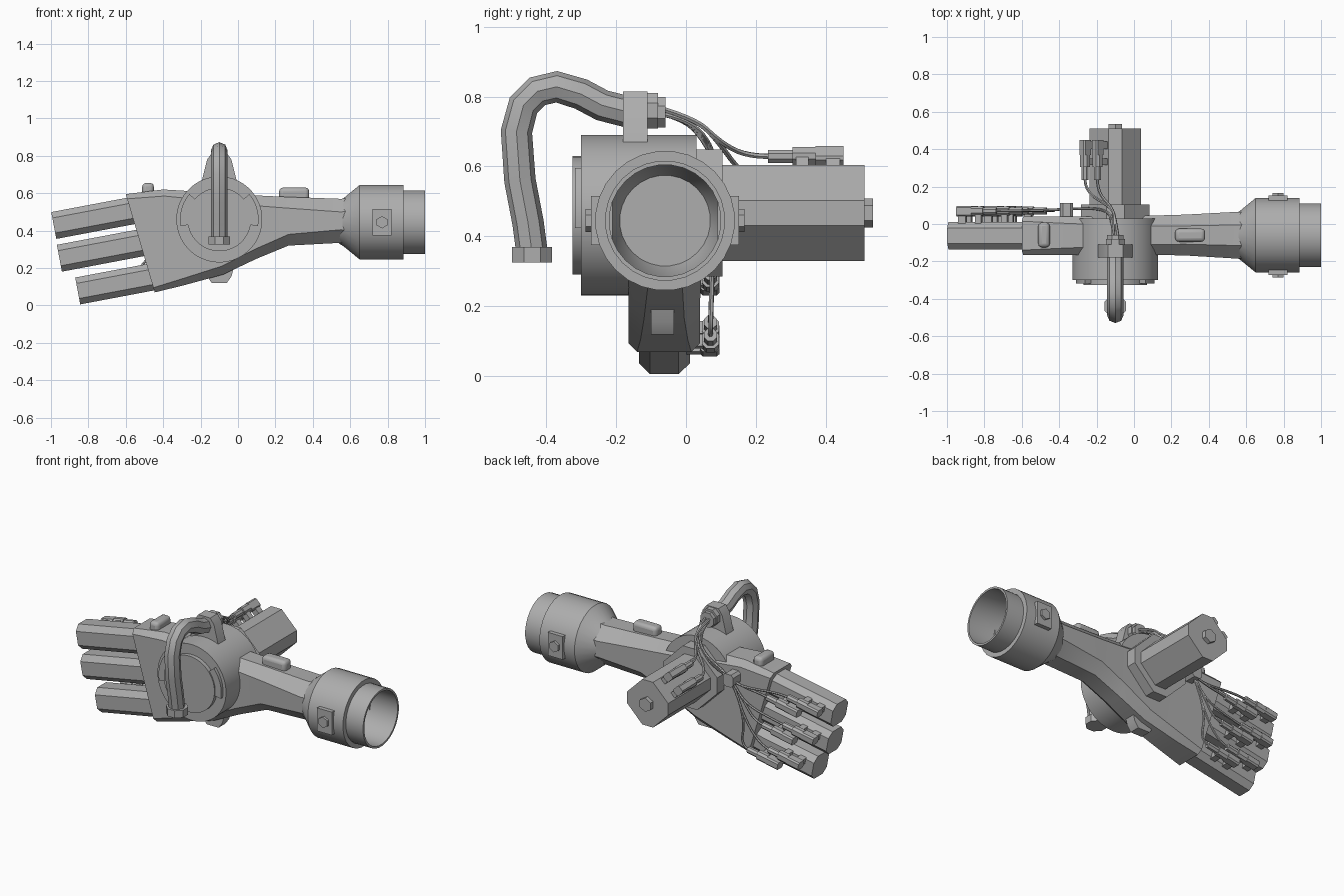
import bpy
import bmesh
from math import cos, sin, pi, radians
from mathutils import Vector, Matrix

if "Cube" in bpy.data.objects:
    bpy.data.objects.remove(bpy.data.objects["Cube"])

GREY = (0.42, 0.42, 0.42, 1)
metal = bpy.data.materials.new("plain grey")
metal.use_nodes = True
metal.diffuse_color = GREY
metal.node_tree.nodes["Principled BSDF"].inputs["Base Color"].default_value = GREY

X, Y, Z = Vector((1, 0, 0)), Vector((0, 1, 0)), Vector((0, 0, 1))


def frame(origin, a, b, c):
    m = Matrix((a, b, c)).transposed().to_4x4()
    m.translation = origin
    return m


def finish(obj):
    bpy.ops.object.select_all(action="DESELECT")
    obj.select_set(True)
    bpy.context.view_layer.objects.active = obj
    if obj.type == "CURVE":
        bpy.ops.object.convert(target="MESH")
        obj = bpy.context.object
    bpy.ops.object.shade_smooth_by_angle(angle=radians(30))
    return obj


def loft(name, rings, bevel=0):
    """Skin a row of equal rings and cap both ends."""
    bm = bmesh.new()
    rows = [[bm.verts.new(p) for p in ring] for ring in rings]
    n = len(rows[0])
    for r, s in zip(rows, rows[1:]):
        for i in range(n):
            j = (i + 1) % n
            bm.faces.new((r[i], r[j], s[j], s[i]))
    bm.faces.new(rows[0])
    bm.faces.new(rows[-1])
    bmesh.ops.recalc_face_normals(bm, faces=bm.faces)
    mesh = bpy.data.meshes.new(name)
    bm.to_mesh(mesh)
    bm.free()
    mesh.materials.append(metal)
    obj = bpy.data.objects.new(name, mesh)
    bpy.context.collection.objects.link(obj)
    if bevel:
        mod = obj.modifiers.new("bevel", "BEVEL")
        mod.width, mod.segments = bevel, 3
        mod.limit_method, mod.angle_limit = "ANGLE", radians(40)
    return finish(obj)


def prism(name, section, a, b, m=Matrix(), bevel=0):
    """Extrude a section along the local x axis of frame m."""
    return loft(name, [[m @ Vector((t, u, v)) for u, v in section] for t in (a, b)], bevel)


def rect(u0, u1, v0, v1):
    return [(u0, v0), (u1, v0), (u1, v1), (u0, v1)]


def ngon(n, r, cu=0, cv=0):
    return [(cu + r * cos(2 * pi * (i + .5) / n), cv + r * sin(2 * pi * (i + .5) / n)) for i in range(n)]


def chamfered(u0, u1, v0, v1, c):
    return [(u0 + c, v0), (u1 - c, v0), (u1, v0 + c), (u1, v1 - c),
            (u1 - c, v1), (u0 + c, v1), (u0, v1 - c), (u0, v0 + c)]


def tube(name, points, radius, sides=8, smooth=False):
    cu = bpy.data.curves.new(name, "CURVE")
    cu.dimensions = "3D"
    cu.bevel_depth, cu.bevel_resolution, cu.use_fill_caps = radius, (sides - 4) // 2, True
    sp = cu.splines.new("NURBS" if smooth else "POLY")
    sp.points.add(len(points) - 1)
    for p, co in zip(sp.points, points):
        p.co = (*co, 1)
    if smooth:
        sp.order_u, sp.use_endpoint_u, sp.resolution_u = 3, True, 4
    cu.materials.append(metal)
    obj = bpy.data.objects.new(name, cu)
    bpy.context.collection.objects.link(obj)
    return finish(obj)


ALONG_Y = frame((0, 0, 0), Y, X, Z)      # sections are (x, z)
ALONG_Z = frame((0, 0, 0), Z, X, Y)      # sections are (x, y)
CX, CZ = -0.1, 0.46                      # drum axis

# Palm and forearm: top x, top z, bottom x, bottom z, front y, back y, chamfer
sections = [
    (-.6, .595, -.445, .07, -.165, .04, .025),
    (-.4, .62, -.3, .105, -.165, .04, .035),
    (-.15, .605, -.08, .165, -.165, .04, .045),
    (.1, .588, .1, .25, -.165, .045, .055),
    (.27, .58, .27, .32, -.168, .05, .06),
    (.55, .57, .55, .335, -.185, .065, .07),
    (.6, .575, .6, .33, -.185, .065, .07)]
rings = []
for xt, zt, xb, zb, y0, y1, c in sections:
    ring = chamfered(y0, y1, zb, zt, c)
    rings.append([(xb + (xt - xb) * (z - zb) / (zt - zb), y, z) for y, z in ring])
loft("palm_and_forearm", rings)

# Open cuff at the end of the forearm
profile = [(.54, .115), (.565, .13), (.65, .2), (.885, .2), (.885, .172),
           (1, .172), (1, .16), (.7, .16), (.62, .13)]
loft("cuff", [[(x, u, v) for u, v in ngon(28, r, -.06, .445)] for x, r in profile])
for side, label in ((-1, "front"), (1, "back")):
    y = [-.06 + side * d for d in (.15, .212, .227)]
    prism(label + "_cuff_plate", rect(.72, .82, .375, .515), y[0], y[1], ALONG_Y)
    prism(label + "_cuff_bolt", ngon(6, .033, .77, .445), y[1], y[2], ALONG_Y)

# Drum with its front disc and side flanges
prism("drum", ngon(48, .23, CX, CZ), -.3, .03, ALONG_Y)
prism("drum_disc", ngon(48, .17, CX, CZ), -.325, -.3, ALONG_Y)
for start, label in ((-10, "left"), (140, "right")):
    angles = [radians(start + 5 * i) for i in range(11)]
    arc = [(CX + .21 * cos(a), CZ + .21 * sin(a)) for a in angles]
    arc += [(CX + .16 * cos(a), CZ + .16 * sin(a)) for a in reversed(angles)]
    prism(label + "_drum_flange", arc, -.318, -.299, ALONG_Y)

# Hose clamp above and matching tab below
tab = [(-.1, .18), (-.065, .32), (-.04, .355), (.04, .355), (.065, .32), (.1, .18)]
prism("hose_clamp", [(CX + u, CZ + v) for u, v in tab], -.18, -.11, ALONG_Y)
prism("lower_tab", [(CX + u, CZ + .015 - v) for u, v in tab], -.1, -.035, ALONG_Y)

# Hose and its end fittings
path = [(-.44, .35), (-.452, .44), (-.475, .56), (-.485, .7), (-.465, .775), (-.425, .815),
        (-.37, .828), (-.3, .807), (-.24, .775), (-.17, .757), (-.1, .755)]
tube("hose", [(CX, y, z) for y, z in path], .045)
prism("hose_end_nut", ngon(8, .062, CX, -.44), .325, .37, ALONG_Z)
prism("hose_inner_collar", ngon(8, .055, CX, .76), -.115, -.08, ALONG_Y)
prism("hose_outlet", ngon(8, .047, CX, .755), -.08, -.058, ALONG_Y)

# Rear motor: a square turned on edge with cut corners
motor = [(.036, .137), (.137, .036), (.137, -.036), (.036, -.137),
         (-.036, -.137), (-.137, -.036), (-.137, .036), (-.036, .137)]
prism("motor_flange", [(CX + 1.33 * u, CZ + .007 + 1.33 * v) for u, v in motor], .03, .105, ALONG_Y)
prism("motor", [(CX + u, CZ + .007 + v) for u, v in motor], .1, .51, ALONG_Y)
prism("motor_bolt", ngon(6, .042, CX, CZ + .007), .51, .535, ALONG_Y)

# Rounded buttons on the upper edge
prism("forearm_button", rect(.22, .38, -.095, -.025), .55, .63, ALONG_Z, .02)
prism("palm_button", rect(-.512, -.45, -.125, .008), .57, .655, ALONG_Z, .02)


def connector(name, m):
    """Stepped plug on a small foot; returns the cable exit."""
    prism(name + "_foot", rect(-.018, .018, -.01, .04), .01, .05, m)
    prism(name + "_rear_foot", rect(-.018, .018, -.01, .04), .1, .135, m)
    prism(name + "_head", chamfered(-.023, .023, .03, .086, .008), 0, .08, m)
    prism(name + "_body", chamfered(-.026, .026, .036, .084, .012), .08, .145, m)
    prism(name + "_plug", ngon(8, .02, 0, .06), .145, .215, m)
    return m @ Vector((.21, 0, .06)), m.to_3x3() @ X


# Motor connectors with cables from the hose
for i, lat in enumerate((-.047, .047)):
    normal, across = Vector((-1, 0, 1)).normalized(), Vector((1, 0, 1)).normalized()
    origin = Vector((CX, .45, CZ + .007)) + normal * .122 + across * lat
    end, out = connector(f"motor_connector_{i}", frame(origin, -Y, across, normal))
    tube(f"motor_cable_{i}", [(CX - .015 + .03 * i, -.07, .765), (CX, .03, .735), (CX - .02, .09, .675),
                              end + out * .07, end], .008, 6, True)

# Three fingers, each with two staggered connectors
tilt = radians(10.7)
along, across = Vector((cos(tilt), 0, sin(tilt))), Vector((-sin(tilt), 0, cos(tilt)))
tips = {"upper": (-.985, .4275), "middle": (-.955, .2525), "lower": (-.857, .0775)}
for k, (label, (x, z)) in enumerate(tips.items()):
    tip = Vector((x, -.062, z))
    prism(label + "_finger", chamfered(-.073, .073, -.073, .073, .032), 0, .45,
          frame(tip, along, Y, across))
    for i, (s, lat) in enumerate(((.045, .03), (.175, -.032))):
        origin = tip + along * s + across * lat + Y * .072
        name = f"{label}_finger_connector_{i}"
        end, out = connector(name, frame(origin, along, across, Y))
        d = .008 * (k - 1) + .004 * i
        tube(name + "_cable", [(CX + d, -.07, .75), (CX - .01 + d, .0, .735), (-.13, .06, .67 + d),
                               (-.2, .085, .6 + d), (-.36, .08, .52 + d), (-.45, .075, .49 - .1 * k),
                               end + out * .06, end], .007, 6, True)

# Cable clip on the back of the palm
prism("cable_clip", chamfered(-.395, -.325, .485, .56, .015), .035, .112, ALONG_Y)
